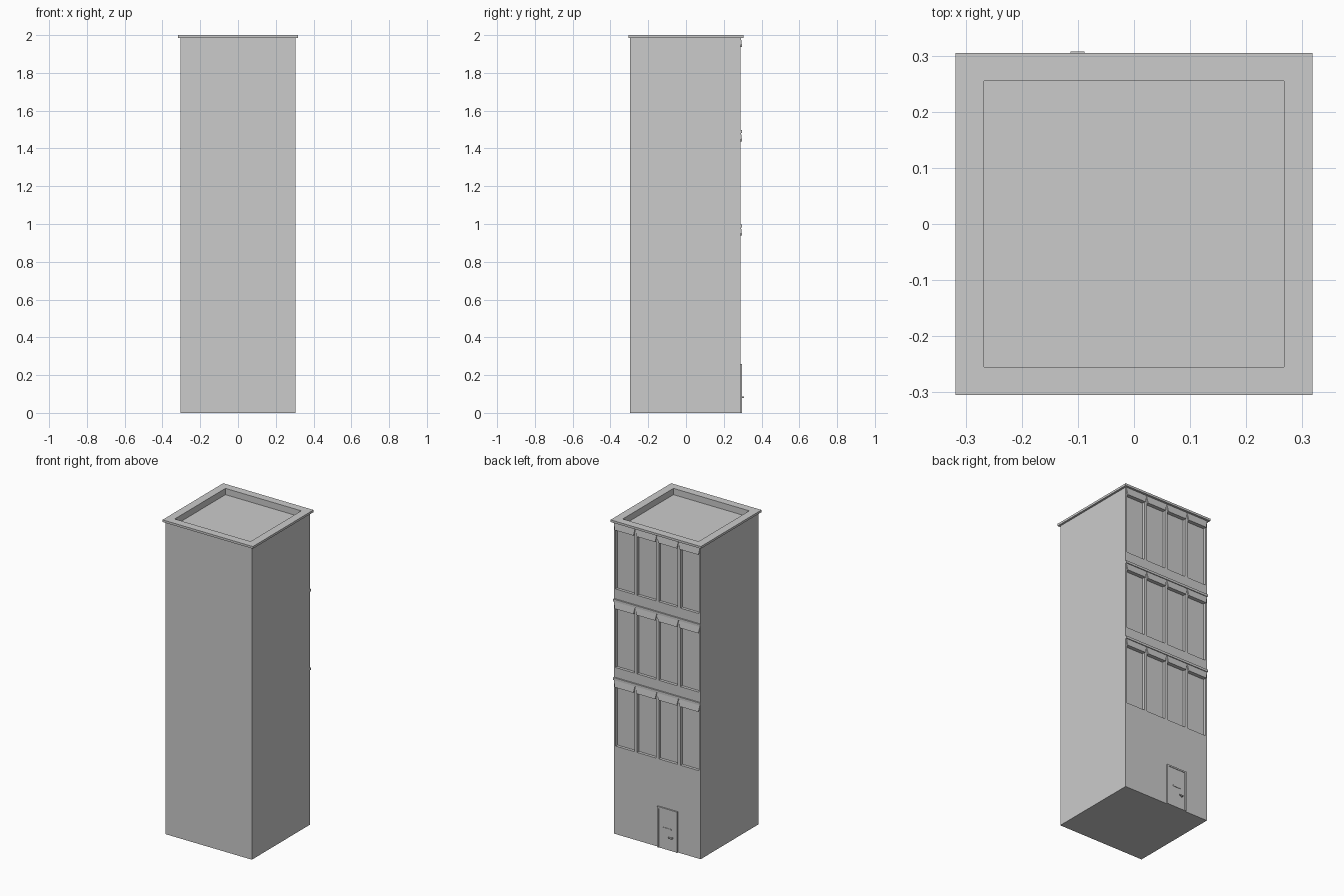
import bpy, bmesh

if "Cube" in bpy.data.objects:
    bpy.data.objects.remove(bpy.data.objects["Cube"])

WALL = 0.288          # plane of the decorated facade (+y side)
PITCH = 0.1525        # window spacing
COLS = [(i - 1.5) * PITCH for i in range(4)]
FLOORS = [0.5, 1.0, 1.5]


def add_box(bm, x0, x1, y0, y1, z0, z1):
    v = [bm.verts.new((x, y, z)) for z in (z0, z1)
         for x, y in ((x0, y0), (x1, y0), (x1, y1), (x0, y1))]
    for f in ((3, 2, 1, 0), (4, 5, 6, 7), (0, 1, 5, 4),
              (1, 2, 6, 5), (2, 3, 7, 6), (3, 0, 4, 7)):
        bm.faces.new([v[i] for i in f])
    return v


def make(name, bm):
    bmesh.ops.recalc_face_normals(bm, faces=bm.faces)
    me = bpy.data.meshes.new(name)
    bm.to_mesh(me)
    bm.free()
    ob = bpy.data.objects.new(name, me)
    bpy.context.collection.objects.link(ob)
    return ob


def boxes(name, *dims):
    bm = bmesh.new()
    for d in dims:
        add_box(bm, *d)
    return make(name, bm)


def cut(ob, cutter):
    mod = ob.modifiers.new("cut", 'BOOLEAN')
    mod.operation = 'DIFFERENCE'
    mod.solver = 'EXACT'
    mod.object = cutter
    bpy.context.view_layer.objects.active = ob
    bpy.ops.object.modifier_apply(modifier=mod.name)


# main block and roof rim
tower = boxes("tower_body", (-0.305, 0.305, -0.296, WALL, 0, 1.99))
rim = boxes("roof_rim", (-0.318, 0.318, -0.305, 0.305, 1.986, 2.0))

# sunken roof and window recesses
cutter = boxes("recess_cutter", (-0.267, 0.267, -0.255, 0.255, 1.96, 2.1),
               *[(x - 0.066, x + 0.066, WALL - 0.018, WALL + 0.1, f + 0.06, f + 0.44)
                 for f in FLOORS for x in COLS])
cut(tower, cutter)
cut(rim, cutter)
bpy.data.objects.remove(cutter)

# sloping hoods over the windows, wide at the top and leaning out at the bottom
bm = bmesh.new()
for f in FLOORS:
    for x in COLS:
        v = add_box(bm, x - 0.066, x + 0.066, WALL - 0.002, WALL + 0.009, f + 0.438, f + 0.487)
        for p in v[4:]:
            p.co.x = x + (p.co.x - x) * 1.13
        for p in v[6:]:
            p.co.y = WALL + 0.003
make("window_hoods", bm)

# ledges above the two lower window rows
boxes("floor_ledges", *[(-0.305, 0.305, WALL - 0.002, WALL + 0.009, f + 0.482, f + 0.497)
                        for f in FLOORS[:2]])

# door: frame, panel, letter slot and handle
boxes("door_frame",
      (-0.144, -0.134, WALL - 0.002, 0.297, 0, 0.26),
      (-0.014, -0.004, WALL - 0.002, 0.297, 0, 0.26),
      (-0.134, -0.014, WALL - 0.002, 0.297, 0.25, 0.26))
boxes("door_panel", (-0.134, -0.014, WALL - 0.002, 0.294, 0, 0.25))
boxes("letter_slot", (-0.102, -0.046, 0.293, 0.297, 0.131, 0.138))
boxes("door_handle",
      (-0.113, -0.088, 0.300, 0.307, 0.08, 0.088),
      (-0.113, -0.106, 0.293, 0.301, 0.08, 0.088))
